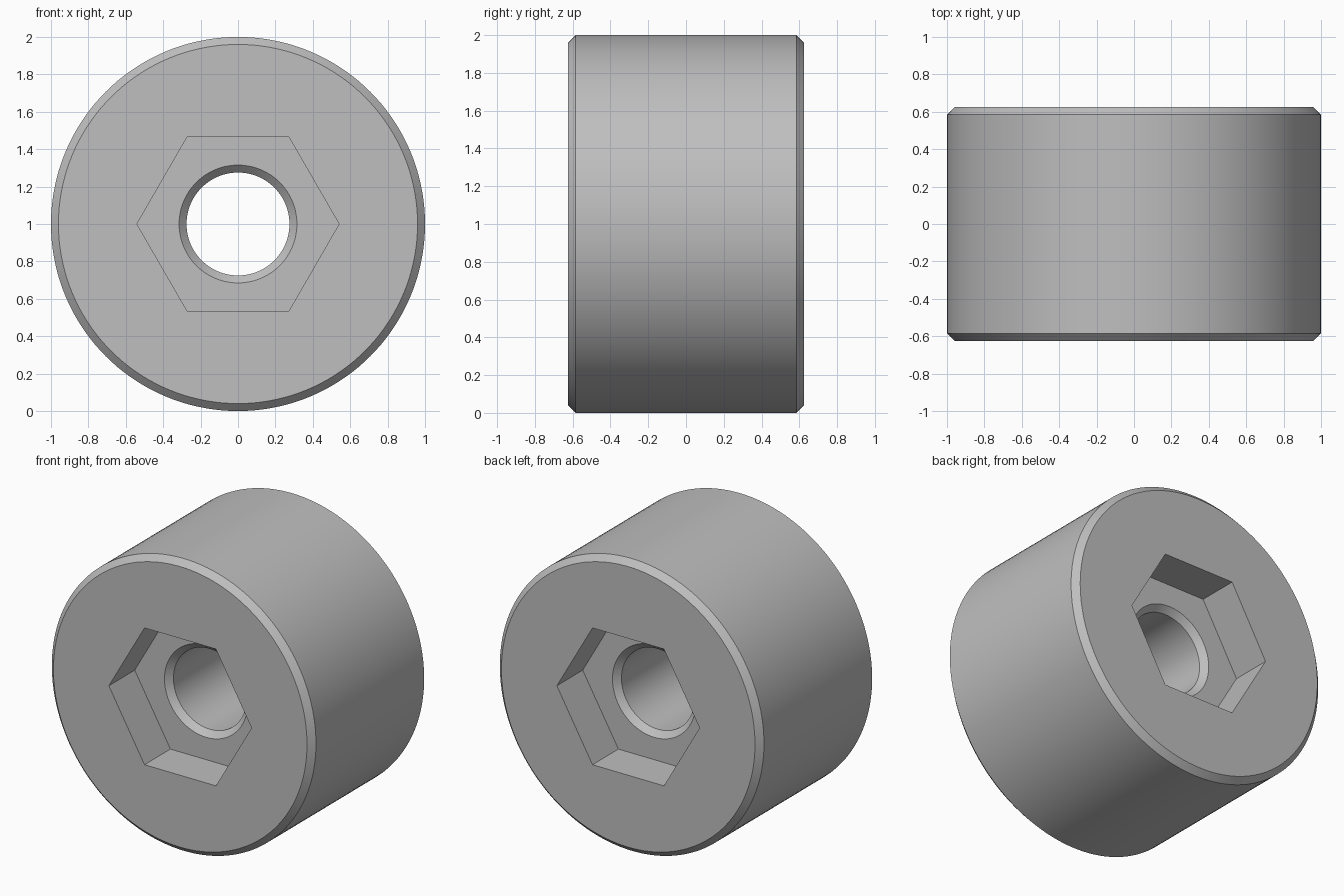
import bpy
import bmesh
from math import cos, sin, pi, radians

cube = bpy.data.objects.get("Cube")
if cube:
    bpy.data.objects.remove(cube, do_unlink=True)

SEGMENTS = 144
HALF_LENGTH = 0.625
RADIUS = 1.0
CHAMFER = 0.04
HEX_APOTHEM = 0.468
POCKET_DEPTH = 0.28
BORE = 0.275

# Plain grey metal
metal = bpy.data.materials.new("grey_metal")
grey = (0.52, 0.52, 0.52, 1)
metal.use_nodes = True
metal.diffuse_color = grey
metal.node_tree.nodes["Principled BSDF"].inputs["Base Color"].default_value = grey


def ring(bm, radius, y, hexagonal=False):
    """Loop of vertices around the y axis, round or six-sided."""
    loop = []
    for i in range(SEGMENTS):
        a = 2 * pi * i / SEGMENTS
        r = radius / cos(a % (pi / 3) - pi / 6) if hexagonal else radius
        loop.append(bm.verts.new((r * cos(a), y, RADIUS + r * sin(a))))
    return loop


# One end, from the outer rim inwards to the bore: (radius, y, hexagonal)
floor = HALF_LENGTH - POCKET_DEPTH
end = [
    (RADIUS, HALF_LENGTH - CHAMFER, False),
    (RADIUS - CHAMFER, HALF_LENGTH, False),
    (HEX_APOTHEM, HALF_LENGTH, True),
    (HEX_APOTHEM, floor, True),
    (BORE + CHAMFER, floor, False),
    (BORE, floor - CHAMFER, False),
]
# The second end mirrors the first, closing the section through the bore
section = end + [(r, -y, h) for r, y, h in reversed(end)]

bm = bmesh.new()
rings = [ring(bm, *step) for step in section]
for k, a in enumerate(rings):
    b = rings[(k + 1) % len(rings)]
    for i in range(SEGMENTS):
        j = (i + 1) % SEGMENTS
        bm.faces.new((a[i], a[j], b[j], b[i]))
bmesh.ops.recalc_face_normals(bm, faces=bm.faces)

# Merge the flat strips into clean flat faces
bmesh.ops.dissolve_limit(bm, angle_limit=radians(0.5), verts=bm.verts, edges=bm.edges)

mesh = bpy.data.meshes.new("hex_socket_roller")
bm.to_mesh(mesh)
bm.free()
mesh.materials.append(metal)
roller = bpy.data.objects.new("hex_socket_roller", mesh)
bpy.context.collection.objects.link(roller)

bpy.ops.object.select_all(action="DESELECT")
roller.select_set(True)
bpy.context.view_layer.objects.active = roller
bpy.ops.object.shade_smooth_by_angle(angle=radians(30))
